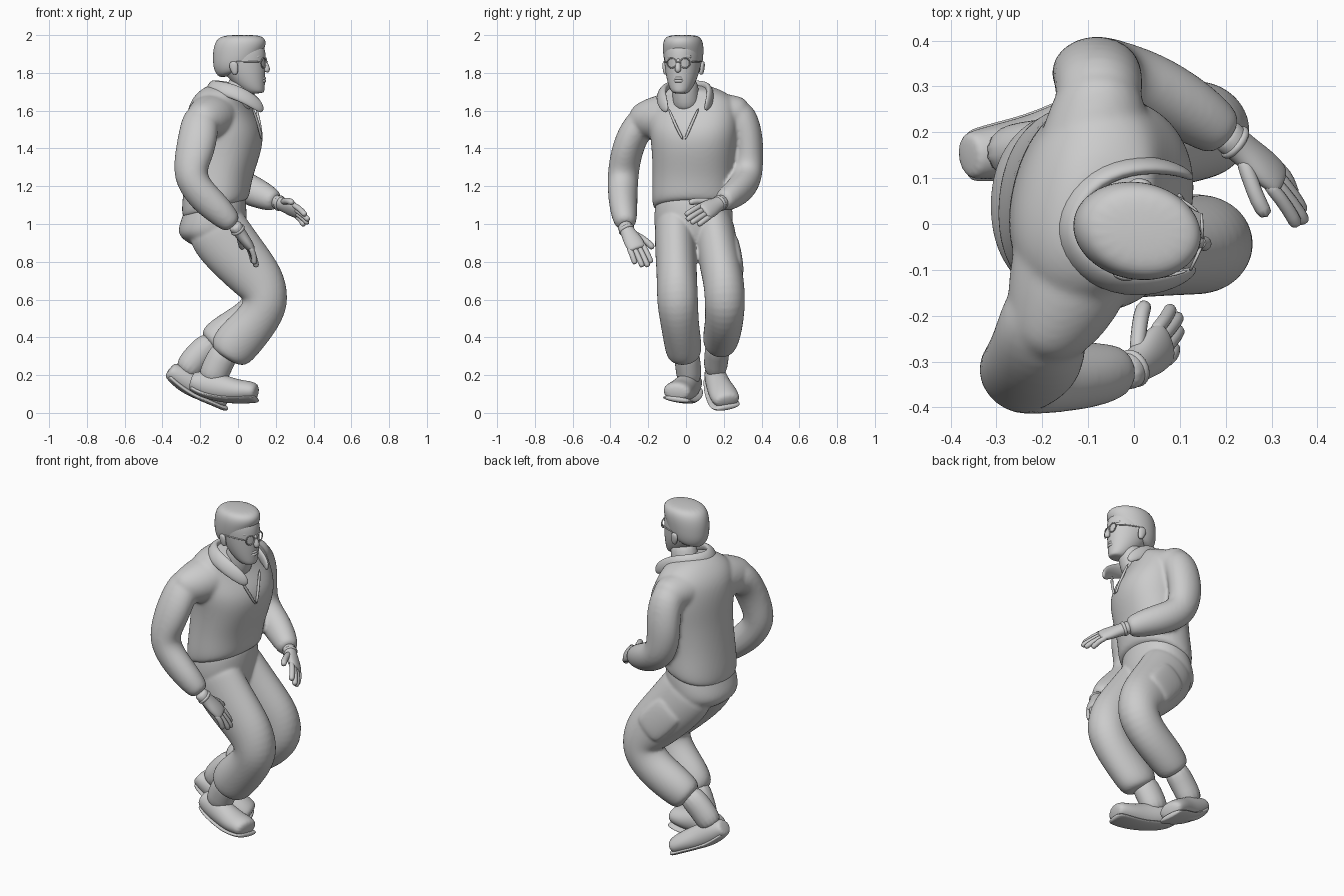
import bpy, bmesh, math
from mathutils import Vector as V


def skin(name, rings, levels=2):
    """Bridge rings of points into a closed smooth surface."""
    bm = bmesh.new()
    vs = [[bm.verts.new(p) for p in r] for r in rings]
    n = len(vs[0])
    for r0, r1 in zip(vs, vs[1:]):
        for i in range(n):
            bm.faces.new((r0[i], r0[(i + 1) % n], r1[(i + 1) % n], r1[i]))
    bm.faces.new(vs[0])
    bm.faces.new(vs[-1])
    bmesh.ops.recalc_face_normals(bm, faces=bm.faces)
    for f in bm.faces:
        f.smooth = True
    me = bpy.data.meshes.new(name)
    bm.to_mesh(me)
    bm.free()
    ob = bpy.data.objects.new(name, me)
    bpy.context.collection.objects.link(ob)
    m = ob.modifiers.new("smooth", 'SUBSURF')
    m.levels = m.render_levels = levels
    return ob


def ellipse(n, sq=1.0):
    out = []
    for i in range(n):
        c, s = math.cos(2 * math.pi * i / n), math.sin(2 * math.pi * i / n)
        out.append((math.copysign(abs(c) ** sq, c), math.copysign(abs(s) ** sq, s)))
    return out


def loft(name, secs, side, n=14, levels=2):
    """Sections (x, y, z, half size along side, other half size) along a path."""
    pts = [V(s[:3]) for s in secs]
    side, rings = V(side), []
    for i, s in enumerate(secs):
        t = (pts[min(i + 1, len(pts) - 1)] - pts[max(i - 1, 0)]).normalized()
        side = (side - t * side.dot(t)).normalized()
        up = t.cross(side)
        rings.append([pts[i] + side * (s[3] * c * 1.02) + up * (s[4] * d * 1.02)
                      for c, d in ellipse(n)])
    return skin(name, rings, levels)


def stack(name, secs, sq=1.0, n=18):
    """Level sections (x, y, z, half width, half depth, yaw, forward slope)."""
    rings = []
    for x, y, z, a, b, yaw, k in secs:
        w = math.radians(yaw)
        f, l = V((math.cos(w), math.sin(w), k)), V((-math.sin(w), math.cos(w), 0))
        rings.append([V((x, y, z)) + f * (b * c * 1.02) + l * (a * d * 1.02)
                      for c, d in ellipse(n, sq)])
    return skin(name, rings)


def tube(name, pts, r, n=8, levels=1):
    d = V(pts[1]) - V(pts[0])
    side = V((0, 0, 1)) if abs(d.normalized().z) < 0.8 else V((0, 1, 0))
    return loft(name, [(*p, r, r) for p in pts], side, n, levels)


def fuse(name, parts, voxel=.01, rounds=8):
    """Join overlapping parts into one softly blended garment."""
    bpy.ops.object.select_all(action='DESELECT')
    for p in parts:
        p.select_set(True)
    bpy.context.view_layer.objects.active = parts[0]
    bpy.ops.object.join()
    parts[0].name = name
    r = parts[0].modifiers.new("blend", 'REMESH')
    r.mode, r.voxel_size, r.use_smooth_shade = 'VOXEL', voxel, True
    s = parts[0].modifiers.new("relax", 'SMOOTH')
    s.iterations = rounds


# Jacket body, twisted from hips to shoulders, with a hem that dips at the back
body = stack("jacket_body", [
    (-.12, .04, 1.07, .19, .15, -4, .3), (-.12, .04, 1.085, .217, .177, -4, .3),
    (-.115, .04, 1.15, .22, .18, -6, .22), (-.10, .04, 1.25, .215, .18, -9, .1),
    (-.07, .045, 1.4, .225, .196, -13, 0), (-.07, .045, 1.5, .24, .198, -15, 0),
    (-.09, .045, 1.6, .235, .17, -16, -.1), (-.085, .04, 1.67, .215, .13, -16, -.15),
    (-.06, .02, 1.715, .14, .10, -16, -.2), (-.04, .01, 1.725, .08, .07, -16, -.2)], .9)
yoke = loft("yoke", [
    (-.225, -.285, 1.54, .06, .07), (-.18, -.22, 1.55, .11, .105), (-.13, -.1, 1.57, .145, .13),
    (-.095, .1, 1.585, .135, .12), (-.075, .25, 1.585, .11, .1), (-.07, .335, 1.575, .075, .085)], (1, 0, 0))
right_sleeve = loft("right_sleeve", [
    (-.17, -.13, 1.56, .09, .09), (-.2, -.22, 1.555, .098, .095), (-.21, -.285, 1.47, .108, .084),
    (-.235, -.32, 1.36, .104, .082), (-.26, -.335, 1.25, .09, .082), (-.19, -.335, 1.15, .09, .078),
    (-.10, -.33, 1.07, .08, .072), (-.045, -.322, 1.015, .064, .062),
    (-.02, -.32, .99, .045, .045)], (1, 0, 0))
left_sleeve = loft("left_sleeve", [
    (-.08, .2, 1.58, .09, .09), (-.075, .29, 1.575, .095, .105), (-.08, .33, 1.47, .1, .08),
    (-.085, .333, 1.36, .098, .078), (-.06, .325, 1.255, .09, .082), (.03, .3, 1.195, .087, .078),
    (.12, .25, 1.155, .078, .072), (.185, .205, 1.125, .062, .06), (.205, .188, 1.118, .045, .045)], (1, 0, 0))
fuse("jacket", [body, yoke, right_sleeve, left_sleeve])

# Trousers: seat, legs bloused above the boots, pocket on the outer left thigh
seat = stack("trouser_seat", [
    (-.12, .04, 1.15, .19, .15, -3, .2), (-.12, .04, 1.09, .205, .163, -3, .15),
    (-.135, .04, 1.0, .21, .182, 0, .1), (-.14, .04, .93, .195, .172, 0, 0),
    (-.11, .04, .88, .13, .12, 0, 0), (-.09, .04, .86, .06, .06, 0, 0)], .92)
right_leg = loft("right_leg", [
    (-.14, -.055, 1.03, .11, .15), (-.10, -.055, .95, .112, .167), (-.03, -.054, .86, .11, .16),
    (.06, -.05, .76, .108, .147), (.132, -.047, .67, .108, .134), (.153, -.044, .58, .11, .123),
    (.10, -.035, .485, .102, .116), (.01, -.02, .39, .1, .126), (-.04, -.012, .33, .097, .122),
    (-.065, -.008, .285, .078, .085)], (0, 1, 0))
left_leg = loft("left_leg", [
    (-.14, .135, 1.03, .11, .15), (-.10, .15, .95, .112, .167), (-.03, .168, .86, .11, .16),
    (.06, .187, .76, .11, .147), (.132, .203, .67, .108, .134), (.148, .207, .58, .108, .122),
    (.07, .203, .49, .102, .113), (-.04, .192, .425, .1, .111), (-.12, .18, .375, .093, .104),
    (-.15, .175, .35, .075, .075)], (0, 1, 0))
pocket = loft("thigh_pocket", [(-.08, .25, .9, .02, .07), (-.065, .255, .885, .03, .095),
                               (.055, .28, .75, .03, .095), (.07, .28, .735, .02, .07)], (0, 1, 0), 12)
fuse("trousers", [seat, right_leg, left_leg, pocket], .008, 6)

# Boots: shaft, shoe and sole
boots = {
    "right": ([(-.15, .02, .15, .068, .08), (-.11, .012, .25, .068, .078), (-.05, -.005, .36, .07, .08)],
              [(-.25, .035, .17, .045, .04), (-.235, .033, .165, .055, .055), (-.17, .02, .15, .065, .075),
               (-.08, -.008, .13, .066, .073), (0, -.03, .115, .078, .06), (.07, -.045, .115, .078, .054),
               (.105, -.053, .107, .064, .042)]),
    "left": ([(-.29, .155, .2, .064, .075), (-.22, .16, .3, .064, .072), (-.12, .175, .39, .07, .075)],
             [(-.365, .148, .23, .045, .038), (-.35, .15, .218, .054, .05), (-.28, .16, .178, .062, .07),
              (-.21, .175, .138, .066, .067), (-.14, .195, .104, .077, .058), (-.09, .212, .074, .075, .05),
              (-.062, .222, .056, .06, .036)])}
for s, (shaft, shoe) in boots.items():
    loft(s + "_boot_shaft", shaft, (0, 1, 0))
    loft(s + "_boot", shoe, (0, 1, 0))
    loft(s + "_boot_sole", [(x, y, z - b * .8, a + .005, .016) for x, y, z, a, b in shoe], (0, 1, 0))


def hand(name, w, d, s, k, g=1.1):
    """Gloved hand: wrist w, finger direction d, thumb side s, palm sign k, size g."""
    w, d, s = V(w), V(d).normalized(), V(s)
    s = (s - d * s.dot(d)).normalized()
    p = d.cross(s) * k
    at = lambda u, v, q=0: tuple(w + (d * u + s * v + p * q) * g)
    sec = lambda u, a, b: (*at(u, 0), a * g, b * g)
    loft(name + "_palm", [sec(-.04, .038, .036), sec(0, .036, .032), sec(.03, .038, .029),
                          sec(.075, .048, .027), sec(.115, .046, .022), sec(.13, .038, .014)], s, 12)
    loft(name + "_glove_cuff", [sec(-.012, .036, .034), sec(0, .043, .039), sec(.012, .037, .034)], s, 12)
    for i, ln in enumerate((.185, .215, .225, .21)):
        v = -.034 + .0225 * i
        tube(f"{name}_finger_{i + 1}", [at(.09, v), at(.14, v * 1.05, .006),
             at(ln - .02, v * 1.08, .022), at(ln, v * 1.08, .032)], .016)
    tube(name + "_thumb", [at(.02, .015), at(.06, .046, .01), at(.1, .072, .022), at(.138, .082, .03)], .0185)


hand("right_hand", (-.002, -.315, .97), (.125, .1, -.175), (-.3, .93, .35), -1)
hand("left_hand", (.22, .178, 1.11), (.165, -.14, -.075), (.0, -.65, .6), 1)

# Neck and collar
loft("neck", [(-.02, .005, 1.6, .08, .085), (.01, 0, 1.69, .07, .078), (.03, -.01, 1.78, .066, .075)], (0, 1, 0))
loft("shirt_collar", [
    (.13, -.10, 1.595, .014, .008), (.112, -.115, 1.625, .034, .014), (.04, -.135, 1.675, .042, .02),
    (-.06, -.125, 1.715, .042, .022), (-.14, -.06, 1.725, .04, .022), (-.15, .02, 1.725, .04, .022),
    (-.09, .105, 1.722, .04, .022), (.01, .135, 1.7, .042, .02), (.1, .12, 1.64, .034, .014),
    (.125, .1, 1.605, .014, .008)], (0, 0, 1), 12)
# Edges of the open front
tube("right_opening_edge", [(.075, -.095, 1.62), (.112, -.055, 1.52), (.127, -.012, 1.44)], .008)
tube("left_opening_edge", [(.095, .07, 1.62), (.118, .025, 1.52), (.127, -.008, 1.44)], .008)

# Head, turned slightly to its right
YAW = -11
stack("face", [
    (.095, -.03, 1.69, .03, .035, YAW, .1), (.085, -.03, 1.7, .048, .055, YAW, .0),
    (.06, -.025, 1.735, .068, .082, YAW, -.05), (.04, -.02, 1.79, .086, .105, YAW, 0),
    (.02, -.018, 1.85, .095, .126, YAW, 0), (.015, -.017, 1.91, .099, .134, YAW, 0),
    (.015, -.017, 1.965, .085, .115, YAW, 0), (.015, -.017, 1.985, .05, .07, YAW, 0)])
stack("hair", [
    (.015, -.015, 1.80, .07, .095, YAW, .3), (.006, -.015, 1.83, .094, .117, YAW, .4),
    (.002, -.015, 1.87, .102, .132, YAW, .36), (.004, -.015, 1.9, .105, .138, YAW, .25),
    (.008, -.015, 1.94, .107, .141, YAW, .13), (.012, -.015, 1.98, .1, .13, YAW, .04),
    (.015, -.015, 2.002, .07, .09, YAW, 0)])

w = math.radians(YAW)
F, L = V((math.cos(w), math.sin(w), 0)), V((-math.sin(w), math.cos(w), 0))


def hp(f, l, z):
    """Point on the head: forward, left, height."""
    return tuple(V((.01, -.015, z)) + F * f + L * l)


loft("nose", [(*hp(.126, 0, 1.88), .012, .012), (*hp(.138, 0, 1.845), .013, .015),
              (*hp(.149, 0, 1.818), .018, .018), (*hp(.141, 0, 1.803), .014, .014)], L, 10)
for n, z, r in (("upper", 1.772, .008), ("lower", 1.758, .009)):
    tube(n + "_lip", [hp(.114, -.028, z - .002), hp(.135, -.012, z), hp(.135, .012, z),
                      hp(.114, .028, z - .002)], r)
for s, n in ((-1, "right"), (1, "left")):
    loft(n + "_ear", [(*hp(-.005, s * .094, 1.79), .012, .01), (*hp(-.01, s * .099, 1.81), .02, .012),
                      (*hp(-.015, s * .103, 1.84), .027, .012), (*hp(-.015, s * .102, 1.862), .016, .01)], F, 10)
    tube(n + "_brow", [hp(.125, s * .015, 1.885), hp(.118, s * .04, 1.89), hp(.096, s * .066, 1.883)], .01)
    # Spectacles
    bpy.ops.mesh.primitive_torus_add(major_radius=.026, minor_radius=.0035, major_segments=28,
                                     minor_segments=8, location=hp(.134, s * .036, 1.852),
                                     rotation=(0, math.pi / 2, w + s * .25))
    bpy.context.object.name = n + "_spectacle_rim"
    bpy.ops.object.shade_smooth()
    tube(n + "_spectacle_arm", [hp(.126, s * .062, 1.858), hp(.07, s * .092, 1.86), hp(-.01, s * .101, 1.86)], .004)
tube("spectacle_bridge", [hp(.138, -.012, 1.857), hp(.152, 0, 1.86), hp(.138, .012, 1.857)], .004)
